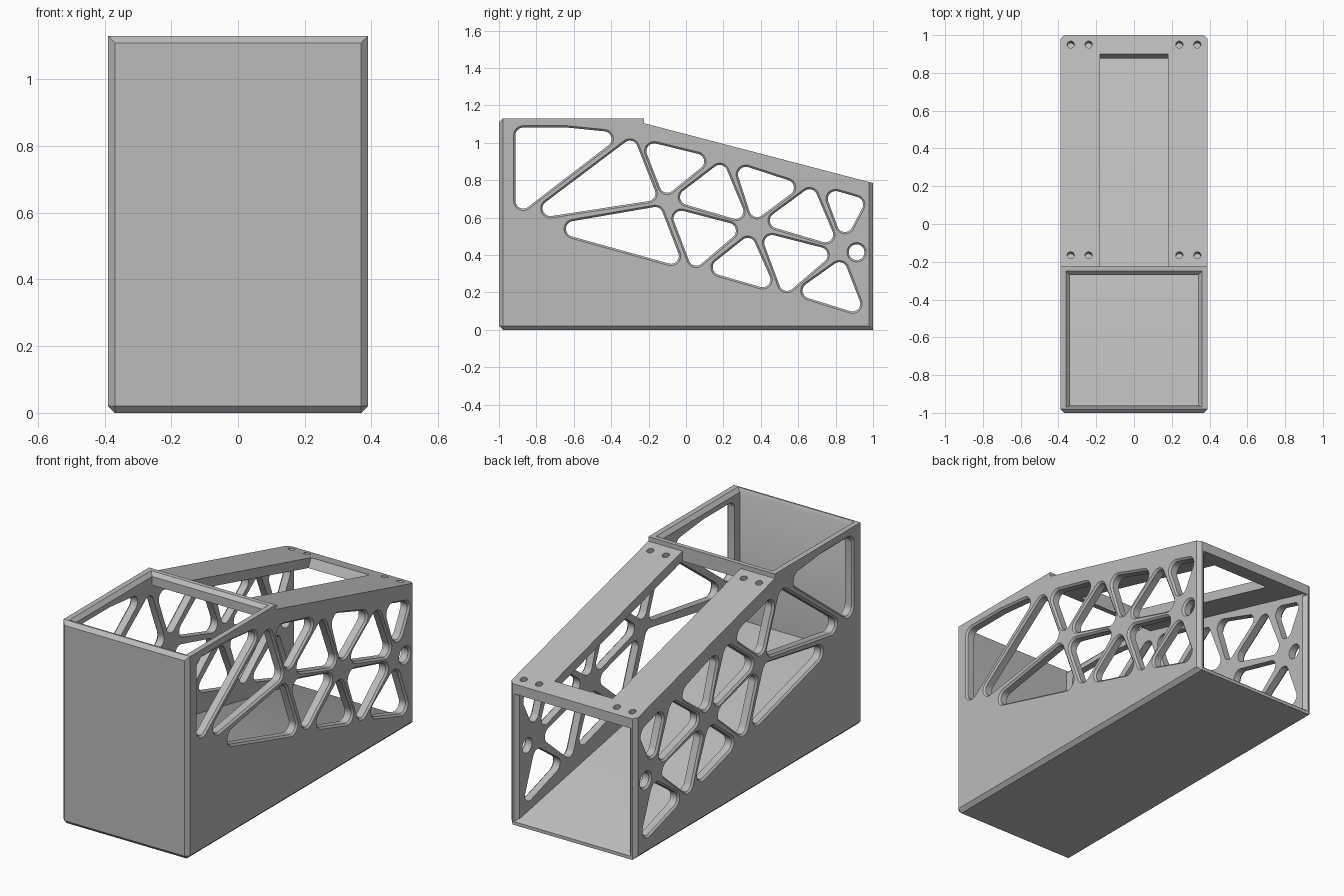
import bpy, bmesh, math
from mathutils import Matrix, Vector
from mathutils.geometry import convex_hull_2d

if "Cube" in bpy.data.objects:
    bpy.data.objects.remove(bpy.data.objects["Cube"], do_unlink=True)

grey = bpy.data.materials.new("plain grey")
grey.use_nodes = True
grey.diffuse_color = (0.5, 0.5, 0.5, 1)
grey.node_tree.nodes["Principled BSDF"].inputs["Base Color"].default_value = (0.5, 0.5, 0.5, 1)


def make_object(name, bm):
    bmesh.ops.recalc_face_normals(bm, faces=bm.faces)
    mesh = bpy.data.meshes.new(name)
    bm.to_mesh(mesh)
    bm.free()
    mesh.materials.append(grey)
    obj = bpy.data.objects.new(name, mesh)
    bpy.context.collection.objects.link(obj)
    return obj


def loft(rings):
    """Closed solid skinned through rings with equal point counts."""
    bm = bmesh.new()
    loops = [[bm.verts.new(p) for p in ring] for ring in rings]
    n = len(loops[0])
    for a, b in zip(loops, loops[1:]):
        for i in range(n):
            j = (i + 1) % n
            bm.faces.new((a[i], a[j], b[j], b[i]))
    bm.faces.new(loops[0])
    bm.faces.new(loops[-1])
    return bm


def prism(profile, half):
    """Side profile of (y, z) points, extruded across x."""
    return loft([[(x, y, z) for y, z in profile] for x in (-half, half)])


def rounded(centres, r):
    """Outline wrapped around circles of radius r at the centres."""
    steps = 24
    pts = [Vector((y + r * math.cos(math.tau * k / steps),
                   z + r * math.sin(math.tau * k / steps)))
           for y, z in centres for k in range(steps)]
    return [pts[i] for i in convex_hull_2d(pts)]


def cut(target, bm, name):
    cutter = make_object(name, bm)
    cutter.hide_render = True
    mod = target.modifiers.new(name, 'BOOLEAN')
    mod.operation, mod.solver, mod.object = 'DIFFERENCE', 'EXACT', cutter
    bpy.context.view_layer.objects.active = target
    bpy.ops.object.modifier_apply(modifier=name)
    bpy.data.objects.remove(cutter, do_unlink=True)


W, INNER = 0.39, 0.34
SLOPE = (1.105 - 0.785) / 1.225


def deck(y):
    return 0.785 + SLOPE * (1 - y)


# Outer block, chamfered round the front, under the sides and at the back corners
bm = prism([(-1, 0), (1, 0), (1, 0.785), (-0.225, 1.105), (-0.225, 1.13), (-1, 1.13)], W)


def is_chamfered(edge):
    a, b = (v.co for v in edge.verts)
    front = a.y < -0.99 and b.y < -0.99
    under = max(a.z, b.z) < 0.01 and abs(a.x - b.x) < 0.01
    back_corner = min(a.y, b.y) > 0.99 and abs(a.x - b.x) < 0.01
    return front or under or back_corner


bmesh.ops.bevel(bm, geom=[e for e in bm.edges if is_chamfered(e)],
                offset=0.021, segments=1, affect='EDGES')
housing = make_object("housing", bm)

# Inside space: ramped floor, sloping deck above, open bin at the front
under = 0.055
cut(housing, prism([(-0.96, 0.4), (1.05, 0.018), (1.05, deck(1.05) - under),
                    (-0.27, deck(-0.27) - under), (-0.27, 1.2), (-0.96, 1.2)], INNER), "inside_cutter")


def rectangle_xy(x, y0, y1, z):
    return [(-x, y0, z), (x, y0, z), (x, y1, z), (-x, y1, z)]


def rectangle_xz(x, z0, z1, y):
    return [(-x, y, z0), (x, y, z0), (x, y, z1), (-x, y, z1)]


# Flared rims of the bin and the back opening
cut(housing, loft([rectangle_xy(INNER, -0.96, -0.27, 1.11),
                   rectangle_xy(INNER + 0.03, -0.975, -0.24, 1.14)]), "bin_rim_cutter")
cut(housing, loft([rectangle_xz(INNER, 0.035, 0.72, 0.98),
                   rectangle_xz(INNER + 0.03, 0.01, 0.735, 1.01)]), "back_rim_cutter")

# Long slot in the deck with a slanted end
cut(housing, prism([(-0.225, 0.95), (-0.225, 1.2), (0.92, 0.85), (0.845, 0.7)], 0.18), "slot_cutter")

# Truss windows: centres of the rounded corners as (y, z)
windows = [
    [(-.87, 1.04), (-.64, 1.04), (-.44, 1.02), (-.87, .69)],
    [(-.3, .97), (-.205, .73), (-.725, .65)],
    [(-.165, .615), (-.08, .395), (-.6, .54)],
    [(-.17, .955), (.055, .9), (-.1, .775)],
    [(.18, .84), (.265, .635), (.01, .71)],
    [(-.025, .595), (.225, .53), (.055, .385)],
    [(.32, .83), (.535, .76), (.38, .645)],
    [(.33, .45), (.41, .27), (.185, .335)],
    [(.66, .71), (.745, .51), (.49, .585)],
    [(.46, .465), (.715, .4), (.54, .25)],
    [(.82, .32), (.89, .14), (.665, .21)],
    [(.8, .7), (.905, .67), (.85, .565)],
    [(.912, .415)],
]
for centres in windows:
    r = 0.042
    rings = []
    for x, grow in ((-0.4, 0.02), (-0.38, 0), (0.38, 0), (0.4, 0.02)):
        rings.append([(x, p.x, p.y) for p in rounded(centres, r + grow)])
    cut(housing, loft(rings), "window_cutter")

# Screw holes square to the sloping deck
tilt = Matrix.Rotation(-math.atan(SLOPE), 4, 'X')
for y in (-0.165, 0.95):
    for x in (-0.335, -0.24, 0.24, 0.335):
        bm = bmesh.new()
        bmesh.ops.create_cone(bm, cap_ends=True, segments=20, radius1=0.019, radius2=0.019,
                              depth=0.08, matrix=Matrix.Translation((x, y, deck(y))) @ tilt)
        cut(housing, bm, "screw_hole_cutter")

# Smooth the rounded corners, keep the plate edges sharp
bpy.ops.object.select_all(action='DESELECT')
housing.select_set(True)
bpy.context.view_layer.objects.active = housing
bpy.ops.object.shade_smooth_by_angle(angle=math.radians(30))
